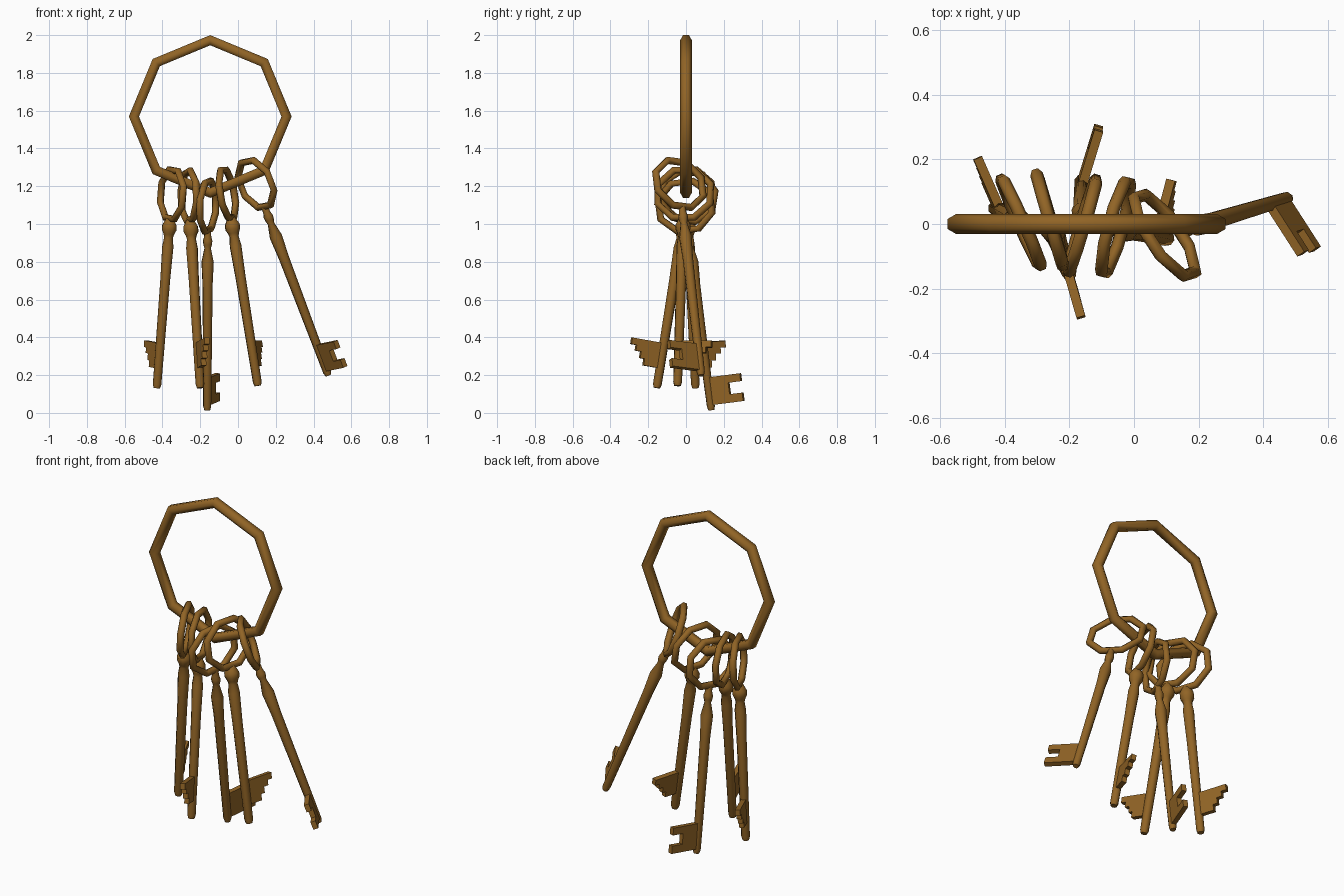
import bpy, bmesh, math
from mathutils import Vector, Matrix

if "Cube" in bpy.data.objects:
    bpy.data.objects.remove(bpy.data.objects["Cube"])

brass = bpy.data.materials.new("aged_brass")
brass.diffuse_color = (0.285, 0.128, 0.019, 1)
brass.use_nodes = True
brass.node_tree.nodes["Principled BSDF"].inputs["Base Color"].default_value = brass.diffuse_color


def finish(name, bm, matrix=None):
    bmesh.ops.recalc_face_normals(bm, faces=bm.faces[:])
    me = bpy.data.meshes.new(name)
    bm.to_mesh(me)
    bm.free()
    ob = bpy.data.objects.new(name, me)
    bpy.context.collection.objects.link(ob)
    me.materials.append(brass)
    if matrix:
        ob.matrix_world = matrix
    bpy.ops.object.select_all(action='DESELECT')
    ob.select_set(True)
    bpy.context.view_layer.objects.active = ob
    bpy.ops.object.shade_smooth_by_angle(angle=math.radians(65))
    return ob


def skin(bm, rings, closed):
    """Join successive vertex loops with quads, capping open ends."""
    n = len(rings[0])
    for i in range(len(rings) if closed else len(rings) - 1):
        a, b = rings[i], rings[(i + 1) % len(rings)]
        for j in range(n):
            k = (j + 1) % n
            bm.faces.new((a[j], a[k], b[k], b[j]))
    if not closed:
        bm.faces.new(rings[0])
        bm.faces.new(rings[-1])


def add_ring(bm, ru, rw, tube, phase, sides=8, section=6):
    """Eight-sided ring in the local xz plane with a hexagonal section."""
    rings = []
    for i in range(sides):
        a = 2 * math.pi * i / sides + phase
        loop = []
        for j in range(section):
            b = 2 * math.pi * (j + 0.5) / section
            out, side = tube * math.cos(b), tube * math.sin(b)
            loop.append(bm.verts.new(((ru + out) * math.cos(a), side,
                                      (rw + out) * math.sin(a))))
        rings.append(loop)
    skin(bm, rings, True)


def add_shaft(bm, profile, sides=8):
    """Turned shaft along local -z from (distance, radius) pairs."""
    rings = [[bm.verts.new((r * math.cos(2 * math.pi * j / sides),
                            r * math.sin(2 * math.pi * j / sides), -s))
              for j in range(sides)] for s, r in profile]
    skin(bm, rings, False)


def add_bit(bm, outline, half=0.014):
    """Flat plate with the teeth of the key."""
    skin(bm, [[bm.verts.new((u, y, -s)) for u, s in outline]
              for y in (-half, half)], False)


# two key patterns: shaft profile and bit outline (outward, down the shaft)
ball_key = dict(
    shaft=[(.125, .02), (.145, .03), (.165, .041), (.19, .041), (.212, .03),
           (.23, .025), (.28, .032), (.45, .028), (1.01, .024), (1.03, .018)],
    bit=[(0, .79), (.18, .79), (.18, .825), (.15, .825), (.15, .855),
         (.12, .855), (.12, .89), (.095, .89), (.095, .925), (0, .925)])
fork_key = dict(
    shaft=[(.13, .018), (.165, .02), (.185, .026), (.205, .024), (.225, .018),
           (.30, .034), (.42, .028), (1.07, .022), (1.09, .016)],
    bit=[(0, .915), (.185, .915), (.185, .957), (.115, .957), (.115, 1.018),
         (.185, 1.018), (.185, 1.063), (0, 1.063)])

# name, pattern, bow centre, shaft tip, sideways direction of the bit
keys = [
    ("key_far_left", ball_key, (-.35, .005, 1.157), (-.43, .05, .13), (-.133, .3, 0)),
    ("key_left", ball_key, (-.26, .01, 1.147), (-.20, -.155, .13), (.09, -.31, 0)),
    ("key_middle", fork_key, (-.16, -.005, 1.095), (-.163, .135, .01), (.09, .3, 0)),
    ("key_right", ball_key, (-.057, -.01, 1.16), (.105, -.045, .145), (.085, .32, 0)),
    ("key_far_right", fork_key, (.095, -.035, 1.212), (.478, .08, .2), (.19, -.27, 0)),
]
for name, pattern, centre, tip, side in keys:
    c = Vector(centre)
    z = (c - Vector(tip)).normalized()
    x = Vector(side)
    x = (x - z * x.dot(z)).normalized()
    frame = Matrix((x, z.cross(x), z)).transposed().to_4x4()
    bm = bmesh.new()
    k = 1 / math.cos(math.pi / 8)
    add_ring(bm, .143 * k, .127 * k, .02, math.pi / 8)   # bow
    add_shaft(bm, pattern["shaft"])
    add_bit(bm, pattern["bit"])
    finish(name, bm, Matrix.Translation(c) @ frame)

# large carrying ring
bm = bmesh.new()
add_ring(bm, .404, .404, .031, 0)
finish("carrying_ring", bm, Matrix.Translation((-.147, 0, 1.569)))
